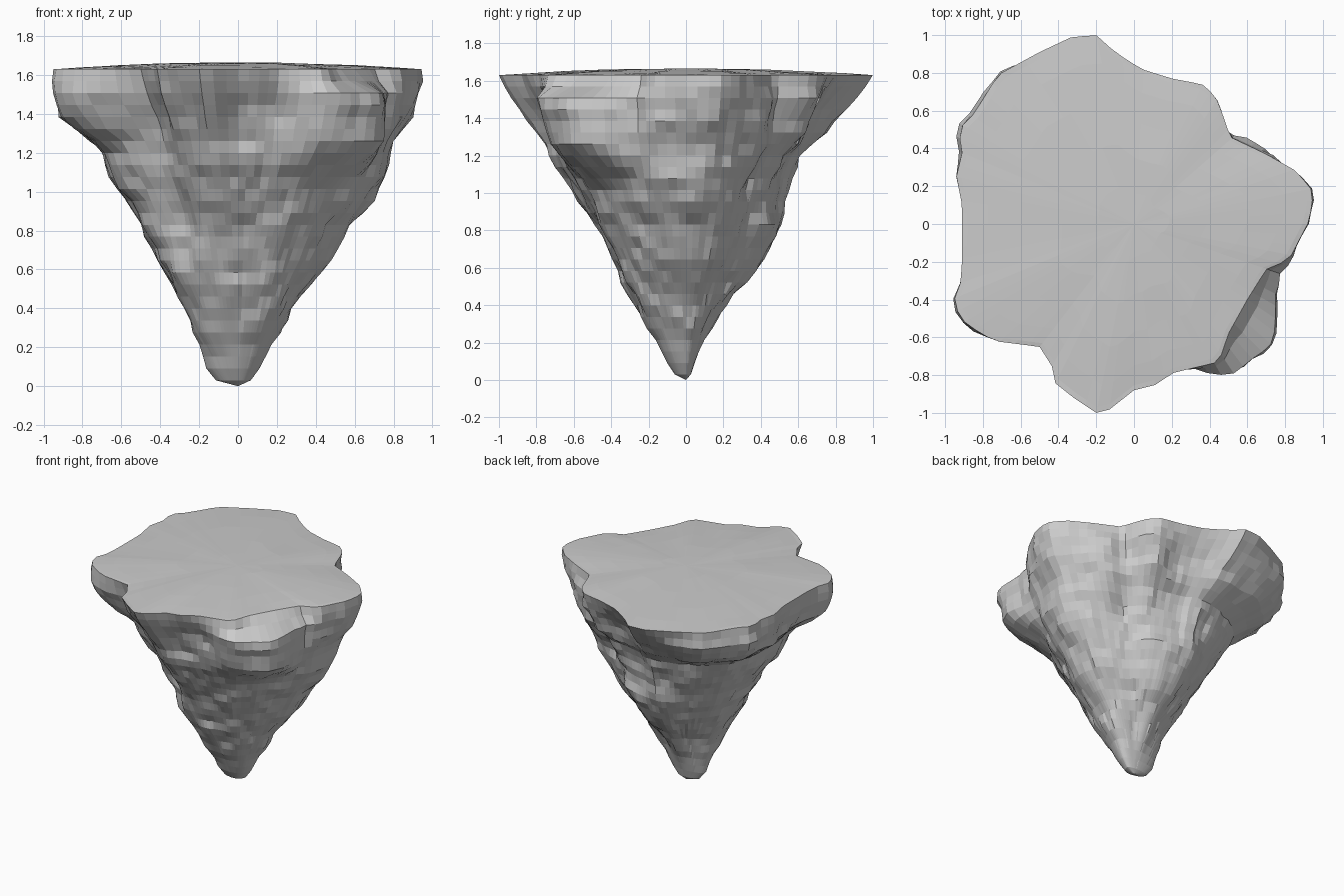
import bpy, bmesh, math
from math import pi, cos, sin, exp
from mathutils import Vector, noise

if "Cube" in bpy.data.objects:
    bpy.data.objects.remove(bpy.data.objects["Cube"])

SEGMENTS = 96
RIM_Z = 1.63
TOP_Z = 1.665

# Rim of the plateau, counter-clockwise
RIM = [(.93, .02), (.95, .17), (.86, .28), (.7, .37), (.51, .46), (.47, .58),
       (.43, .68), (.36, .74), (.2, .77), (.04, .82), (-.1, .91), (-.2, 1),
       (-.33, .99), (-.5, .91), (-.72, .79), (-.8, .66), (-.85, .58), (-.93, .5),
       (-.91, .38), (-.94, .25), (-.91, .1), (-.91, -.2), (-.92, -.32),
       (-.96, -.42), (-.89, -.53), (-.74, -.62), (-.5, -.65), (-.43, -.76),
       (-.42, -.84), (-.32, -.92), (-.2, -1), (-.14, -.99), (0, -.88),
       (.12, -.85), (.2, -.79), (.45, -.73), (.5, -.58), (.6, -.4),
       (.7, -.24), (.82, -.19)]

# Height, then reach toward +x, -x, +y, -y
REACH = [(0, .03, .06, .02, .03), (.05, .09, .15, .03, .08),
         (.2, .17, .2, .09, .16), (.45, .32, .3, .27, .31),
         (.64, .48, .42, .44, .39), (.83, .6, .52, .53, .49),
         (.95, .71, .59, .54, .58), (1.1, .78, .69, .57, .68),
         (1.22, .8, .73, .63, .74), (1.28, .83, .8, .72, .78),
         (1.38, .91, .92, .79, .84), (1.53, .96, .95, .92, .96),
         (RIM_Z, .95, .96, 1, 1)]


def lerp(a, b, t):
    return a + (b - a) * t


def ramp(lo, hi, v):
    t = max(0, min(1, (v - lo) / (hi - lo)))
    return t * t * (3 - 2 * t)


def rim_radius(angle):
    """Distance from the axis to the rim polygon in one direction."""
    d = Vector((cos(angle), sin(angle)))
    best = 0
    for a, b in zip(RIM, RIM[1:] + RIM[:1]):
        a, e = Vector(a), Vector(b) - Vector(a)
        den = d.cross(e)
        if abs(den) > 1e-9:
            r, t = a.cross(e) / den, a.cross(d) / den
            if r > 0 and -1e-6 <= t <= 1 + 1e-6:
                best = max(best, r)
    return best


def ellipse_radius(angle, z):
    """Radius of the plain tapering cone, with its own reach on each side."""
    for lo, hi in zip(REACH, REACH[1:]):
        if z <= hi[0]:
            break
    t = (z - lo[0]) / (hi[0] - lo[0])
    px, nx, py, ny = (lerp(a, b, t) for a, b in zip(lo[1:], hi[1:]))
    c, s = cos(angle), sin(angle)
    return 1 / math.hypot(c / (px if c > 0 else nx), s / (py if s > 0 else ny))


def bump(angle, centre, width):
    d = (angle - math.radians(centre) + pi) % (2 * pi) - pi
    return exp(-(d / math.radians(width)) ** 2)


def rock_radius(angle, z):
    lobes = rim_radius(angle) / ellipse_radius(angle, RIM_Z) - 1
    keep = .08 + .42 * ramp(.4, 1.25, z) + .5 * ramp(1.15, 1.45, z)
    r = ellipse_radius(angle, z) * (1 + lobes * keep)
    # Ledges standing out below the rim, and the thick overhanging lobes
    shelf = ramp(1.62, 1.47, z) * ramp(1.0, 1.3, z)
    r += shelf * (.28 * bump(angle, -42, 21) + .08 * bump(angle, 34, 11))
    lip = ramp(1.63, 1.5, z) * ramp(1.22, 1.34, z)
    r += lip * (.08 * bump(angle, 138, 24) + .05 * bump(angle, 62, 13)
                + .04 * bump(angle, 212, 14))
    # Gullies and flatter flanks between the ribs
    r -= .06 * bump(angle, 230, 13) * ramp(.6, .9, z) * ramp(1.6, 1.3, z)
    r += .04 * bump(angle, 225, 25) * ramp(.1, .4, z) * ramp(.9, .6, z)
    r -= .05 * bump(angle, 45, 24) * ramp(.1, .45, z) * ramp(1.3, 1.0, z)
    r -= .05 * bump(angle, 135, 28) * ramp(.1, .4, z) * ramp(1.1, .75, z)
    # Rough, blocky stone
    p = Vector((r * cos(angle), r * sin(angle), z))
    rough = ramp(0, .5, z) * ramp(RIM_Z, 1.5, z)
    block = Vector([math.floor(v / .12) for v in p])
    r += rough * (.012 * noise.noise(p * 4) + .018 * noise.noise(p * 9)
                  + .012 * (noise.cell(block) - .5))
    return r


def ring(bm, radius, height):
    verts = []
    for i in range(SEGMENTS):
        a = 2 * pi * i / SEGMENTS
        x, y = radius(a) * cos(a), radius(a) * sin(a)
        verts.append(bm.verts.new((x, y, height(x, y))))
    return verts


def bridge(bm, lower, upper):
    for i in range(SEGMENTS):
        j = (i + 1) % SEGMENTS
        bm.faces.new((lower[i], lower[j], upper[j], upper[i]))


def fan(bm, verts, tip):
    v = bm.verts.new(tip)
    for i in range(SEGMENTS):
        bm.faces.new((verts[i], verts[(i + 1) % SEGMENTS], v))


bm = bmesh.new()

# Rocky sides, from the tip to the rim
STEPS = 26
rings = [ring(bm, lambda a, z=z: rock_radius(a, z), lambda x, y, z=z: z)
         for z in (lerp(.03, RIM_Z, k / STEPS) for k in range(STEPS + 1))]
fan(bm, rings[0], (0, 0, 0))

# Gently domed plateau
for scale in (.97, .85, .65, .42, .2):
    rings.append(ring(
        bm, lambda a, s=scale: rim_radius(a) * s,
        lambda x, y, s=scale: lerp(TOP_Z, RIM_Z, s ** 2)
        + .004 * noise.noise((x * 4, y * 4, 0))))
for lower, upper in zip(rings, rings[1:]):
    bridge(bm, lower, upper)
fan(bm, rings[-1], (0, 0, TOP_Z))
bmesh.ops.recalc_face_normals(bm, faces=bm.faces)

mesh = bpy.data.meshes.new("floating_rock")
bm.to_mesh(mesh)
bm.free()
rock = bpy.data.objects.new("floating_rock", mesh)
bpy.context.collection.objects.link(rock)

# Single stone colour
stone = bpy.data.materials.new("stone_grey")
stone.use_nodes = True
grey = (.6, .6, .6, 1)
stone.diffuse_color = grey
stone.node_tree.nodes["Principled BSDF"].inputs["Base Color"].default_value = grey
mesh.materials.append(stone)
